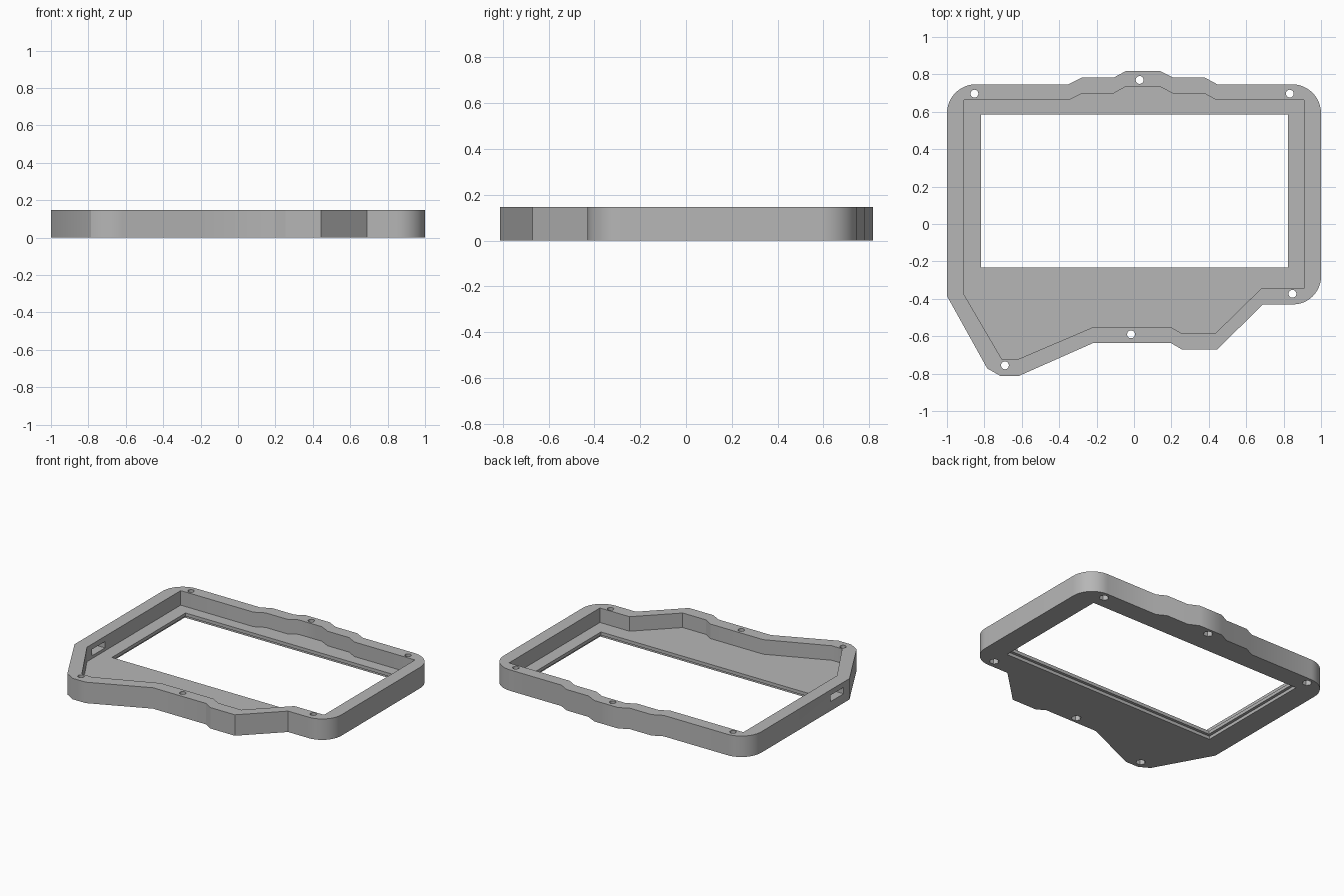
import bpy
import bmesh
from math import cos, sin, pi, radians

old = bpy.data.objects.get("Cube")
if old:
    bpy.data.objects.remove(old, do_unlink=True)

HEIGHT, FLOOR, LIP = 0.147, 0.045, 0.022

grey = bpy.data.materials.new("grey plastic")
grey.use_nodes = True
grey.diffuse_color = (0.47, 0.47, 0.47, 1)
grey.node_tree.nodes["Principled BSDF"].inputs["Base Color"].default_value = grey.diffuse_color


def prism(name, points, z0, z1):
    """Extrude a flat outline between two heights."""
    bm = bmesh.new()
    face = bm.faces.new([bm.verts.new((x, y, z0)) for x, y in points])
    top = bmesh.ops.extrude_face_region(bm, geom=[face])["geom"]
    for v in top:
        if isinstance(v, bmesh.types.BMVert):
            v.co.z = z1
    bmesh.ops.recalc_face_normals(bm, faces=bm.faces)
    mesh = bpy.data.meshes.new(name)
    bm.to_mesh(mesh)
    bm.free()
    mesh.materials.append(grey)
    obj = bpy.data.objects.new(name, mesh)
    bpy.context.collection.objects.link(obj)
    return obj


def arc(cx, cy, r, start, end, steps=12):
    span = [start + (end - start) * i / steps for i in range(steps + 1)]
    return [(cx + r * cos(radians(a)), cy + r * sin(radians(a))) for a in span]


def rect(x0, x1, y0, y1):
    return [(x0, y0), (x1, y0), (x1, y1), (x0, y1)]


def ring(x, y, r, sides):
    return [(x + r * cos(2 * pi * i / sides), y + r * sin(2 * pi * i / sides)) for i in range(sides)]


def cut(body, name, points, z0, z1):
    cutter = prism(name, points, z0, z1)
    cutter.hide_render = True
    mod = body.modifiers.new(name, "BOOLEAN")
    mod.operation, mod.solver, mod.object = "DIFFERENCE", "EXACT", cutter
    bpy.context.view_layer.objects.active = body
    bpy.ops.object.modifier_apply(modifier=mod.name)
    bpy.data.objects.remove(cutter, do_unlink=True)


# Outer outline: stepped back edge, rounded corners, angled front edge
back_steps = [(-0.35, 0.747), (-0.28, 0.782), (-0.11, 0.782), (-0.045, 0.817),
              (0.14, 0.817), (0.21, 0.782), (0.38, 0.782), (0.445, 0.747)]
outer = (arc(-0.845, 0.592, 0.155, 180, 90) + back_steps
         + arc(0.845, 0.592, 0.155, 90, 0) + arc(0.85, -0.28, 0.15, 0, -90)
         + [(0.69, -0.43), (0.445, -0.67), (0.255, -0.67), (0.195, -0.635), (-0.215, -0.635),
            (-0.615, -0.812), (-0.715, -0.812), (-0.785, -0.772), (-1, -0.385)])

# Inner outline of the wall
inner = ([(-0.91, 0.664)] + [(x * 0.985, y - 0.083) for x, y in back_steps]
         + [(0.91, 0.664), (0.91, -0.345), (0.68, -0.345), (0.435, -0.585), (0.255, -0.585),
            (0.195, -0.55), (-0.215, -0.55), (-0.625, -0.725), (-0.705, -0.725), (-0.91, -0.375)])

# Tray with its cavity
body = prism("frame_body", outer, 0, HEIGHT)
cut(body, "cavity", inner, FLOOR, HEIGHT + 0.1)

# Screen window, with a wider rebate underneath
cut(body, "window", rect(-0.817, 0.823, -0.232, 0.585), -0.1, 0.1)
cut(body, "window_rebate", rect(-0.837, 0.843, -0.252, 0.605), -0.1, LIP)

# Cable slot through the side wall
cut(body, "cable_slot", rect(-1.1, -0.85, -0.32, -0.175), 0.065, 0.11)

# Screw holes with hexagonal nut pockets below
holes = [(-0.853, 0.697), (0.03, 0.77), (0.833, 0.697),
         (0.847, -0.373), (-0.016, -0.59), (-0.69, -0.756)]
for x, y in holes:
    cut(body, "screw_hole", ring(x, y, 0.021, 20), -0.1, 0.3)
    cut(body, "nut_pocket", ring(x, y, 0.032, 6), -0.1, 0.04)

bpy.ops.object.select_all(action="DESELECT")
body.select_set(True)
bpy.context.view_layer.objects.active = body
bpy.ops.object.shade_smooth_by_angle(angle=radians(30))
